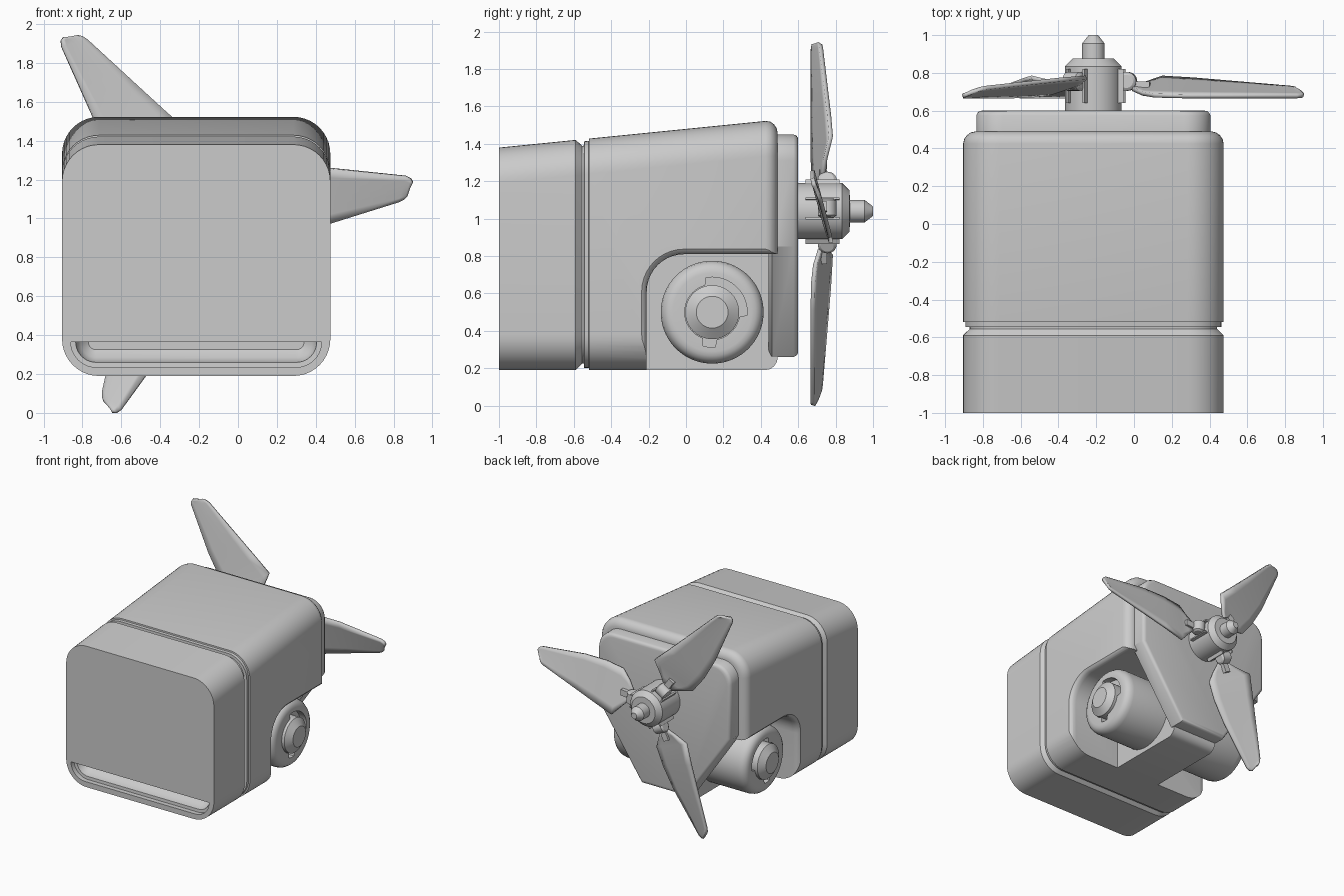
import bpy, bmesh
from math import sin, cos, pi, radians, degrees
from mathutils import Vector

if "Cube" in bpy.data.objects:
    bpy.data.objects.remove(bpy.data.objects["Cube"])

CX = -0.215           # centre plane of the housing
HZ = 1.04             # propeller axis height


def smooth(ob, angle=32):
    bpy.ops.object.select_all(action='DESELECT')
    ob.select_set(True)
    bpy.context.view_layer.objects.active = ob
    bpy.ops.object.shade_smooth_by_angle(angle=radians(angle))


def loft(name, rings, closed=True, shade=True):
    """Skin a list of equal-length point rings; closed rings get end caps."""
    bm = bmesh.new()
    vs = [[bm.verts.new(p) for p in r] for r in rings]
    n = len(vs[0])
    for a, b in zip(vs, vs[1:]):
        for i in range(n if closed else n - 1):
            j = (i + 1) % n
            bm.faces.new((a[i], a[j], b[j], b[i]))
    if closed:
        bm.faces.new(vs[0])
        bm.faces.new(vs[-1])
    bmesh.ops.recalc_face_normals(bm, faces=bm.faces)
    me = bpy.data.meshes.new(name)
    bm.to_mesh(me)
    bm.free()
    ob = bpy.data.objects.new(name, me)
    bpy.context.collection.objects.link(ob)
    if shade:
        smooth(ob)
    return ob


def arc(cx, cy, r, a0, a1, n=10):
    return [(cx + r * cos(radians(a0 + (a1 - a0) * i / n)),
             cy + r * sin(radians(a0 + (a1 - a0) * i / n))) for i in range(n + 1)]


def turned(name, profile, frame, n=48):
    """Lathe: profile of (distance, radius or function of angle), placed by frame(d, a, b)."""
    rings = []
    for d, r in profile:
        ring = []
        for i in range(n):
            t = 2 * pi * i / n
            q = r(degrees(t)) if callable(r) else r
            ring.append(frame(d, q * cos(t), q * sin(t)))
        rings.append(ring)
    return loft(name, rings)


def cut(ob, cutter):
    m = ob.modifiers.new("cut", 'BOOLEAN')
    m.operation, m.solver, m.object = 'DIFFERENCE', 'EXACT', cutter
    cutter.hide_render = True
    bpy.ops.object.select_all(action='DESELECT')
    ob.select_set(True)
    bpy.context.view_layer.objects.active = ob
    bpy.ops.object.modifier_apply(modifier=m.name)
    bpy.data.objects.remove(cutter)


# Housing: rounded box with sloping top, seam groove and rounded rear edge
def body_ring(y, i):
    w, bot, top, r = 0.69 - i, 0.19 + i, 1.38 + 0.1 * (min(y, .45) + 1) - i, 0.19 - i
    pts = (arc(w - r, top - r, r, 0, 90) + arc(r - w, top - r, r, 90, 180)
           + arc(r - w, bot + r, r, 180, 270) + arc(w - r, bot + r, r, 270, 360))
    return [(CX + a, y, b) for a, b in pts]


body = loft("housing", [body_ring(*s) for s in [
    (-1, 0), (-.59, 0), (-.555, .035), (-.545, .035), (-.544, .012), (-.52, .012),
    (-.519, 0), (.425, 0), (.45, .006), (.47, .02), (.485, .042), (.49, .065)]], shade=False)


# Stepped slot low in the front face
def slot_ring(y, i):
    pts = arc(-.515, .365, .13 - i, 180, 270) + arc(.515, .365, .13 - i, 270, 360)
    return [(CX + a, y, b) for a, b in pts]


cut(body, loft("slot_cutter", [slot_ring(*s) for s in [
    (-1.02, 0), (-.96, 0), (-.958, .025), (-.93, .03), (-.89, .05), (-.86, .09)]], shade=False))


# Wheel wells with a flared rim
def well_ring(s, d, e):
    pts = [(-.21 - e, .1)] + arc(-.01, .61, .2 + e, 180, 90) + [(.6, .81 + e), (.6, .1)]
    return [(CX + s * d, a, b) for a, b in pts]


for s in (1, -1):
    cut(body, loft("well_cutter", [well_ring(s, *p) for p in [
        (.72, .03), (.692, .03), (.68, .013), (.665, .004), (.64, 0), (.21, 0)]], shade=False))
smooth(body)

# Rear plate tapering down between the wheels
outline = (arc(.48, 1.31, .14, 0, 90) + arc(-.48, 1.31, .14, 90, 180)
           + [(-.62, .85), (-.215, .26), (.215, .26), (.62, .85)])


def plate_ring(y, i):
    k = 1 - i / .6
    return [(CX + a * k, y, .9 + (b - .9) * k) for a, b in outline]


loft("rear_plate", [plate_ring(*p) for p in
                    [(.44, .03), (.46, 0), (.575, 0), (.59, .007), (.597, .016), (.6, .03)]])


# Wheels with crescent recesses around a conical hub
def crescent(deg):
    return .187 if deg < 105 or deg > 350 or 255 < deg < 280 else .147


for s, side in ((1, "right"), (-1, "left")):
    turned("wheel_" + side, [
        (.19, .275), (.56, .275), (.59, .269), (.612, .254), (.625, .233), (.628, .21),
        (.6281, crescent), (.57, crescent), (.57, .144), (.65, .144), (.685, .092), (.69, .085)],
        lambda d, a, b: (CX + s * d, .14 + a, .5 + b), 72)

# Propeller hub and shaft
turned("propeller_hub", [
    (.58, .15), (.835, .15), (.875, .11), (.876, .06), (.955, .06), (1.0, .025)],
    lambda d, a, b: (CX + a, d, HZ + b))

# Blade rows: trailing point and leading point as (outward, sideways, y)
ROWS = [((.21, -.03, .735), (.21, .04, .715)), ((.27, -.1, .745), (.27, .1, .69)),
        ((.35, -.2, .775), (.34, .165, .68)), ((.52, -.16, .765), (.5, .175, .676)),
        ((.7, -.12, .75), (.7, .158, .676)), ((1.04, -.045, .722), (1.09, .082, .676)),
        ((1.07, -.032, .718), (1.115, .066, .678)), ((1.085, -.012, .714), (1.122, .045, .682))]

for k in range(3):
    t = radians(5 + 120 * k)

    def place(u, v, y):
        return Vector((CX + u * cos(t) - v * sin(t), y, HZ + u * sin(t) + v * cos(t)))

    blade = loft("blade_%d" % (k + 1), [
        [place(*Vector(a).lerp(Vector(b), i / 6)) for i in range(7)] for a, b in ROWS],
        closed=False)
    m = blade.modifiers.new("thickness", 'SOLIDIFY')
    m.thickness, m.offset = .022, 0

    # Folding hinge: side lugs, knuckle pin and arm
    def box(name, u0, u1, v0, v1, y0, y1):
        return loft(name, [[place(u, v0, y0), place(u, v1, y0), place(u, v1, y1),
                            place(u, v0, y1)] for u in (u0, u1)])

    turned("hinge_pin_%d" % (k + 1), [(-.05, .035), (-.04, .05), (.04, .05), (.05, .035)],
           lambda d, a, b: place(.18 + a, d, .755 + b), 24)
    for v in (-.058, .048):
        box("hinge_lug_%d" % (k + 1), .12, .165, v, v + .012, .64, .82)
    box("blade_arm_%d" % (k + 1), .17, .3, -.025, .025, .715, .755)
